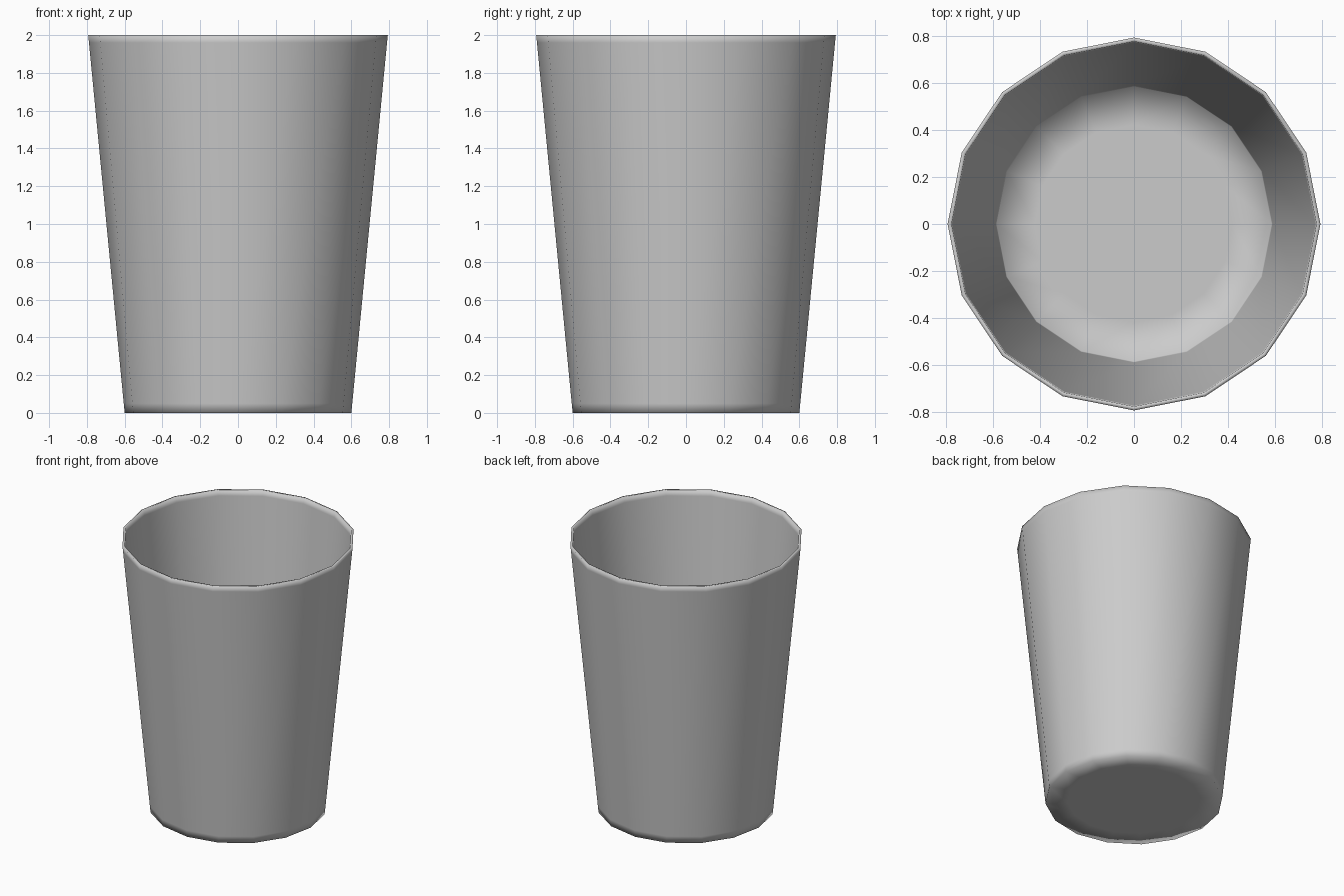
import bpy, bmesh
from math import cos, sin, pi

if "Cube" in bpy.data.objects:
    bpy.data.objects.remove(bpy.data.objects["Cube"])

SIDES = 16
# Cup profile (radius, height): underside, outer wall, rim, inner wall, floor
profile = [(0.45, 0.0), (0.60, 0.0), (0.605, 0.05), (0.789, 1.96), (0.793, 2.0),
           (0.776, 2.0), (0.772, 1.96), (0.589, 0.06), (0.585, 0.02), (0.42, 0.02)]

bm = bmesh.new()
# Rings of the profile
rings = [[bm.verts.new((r * cos(2 * pi * i / SIDES), r * sin(2 * pi * i / SIDES), z))
          for i in range(SIDES)] for r, z in profile]
for a, b in zip(rings, rings[1:]):
    for i in range(SIDES):
        j = (i + 1) % SIDES
        bm.faces.new((a[i], a[j], b[j], b[i]))
# Closed underside and inner floor
bm.faces.new(rings[0][::-1])
bm.faces.new(rings[-1])
bmesh.ops.recalc_face_normals(bm, faces=bm.faces)
for f in bm.faces:
    f.smooth = True

mesh = bpy.data.meshes.new("cup")
bm.to_mesh(mesh)
bm.free()
cup = bpy.data.objects.new("cup", mesh)
bpy.context.collection.objects.link(cup)
